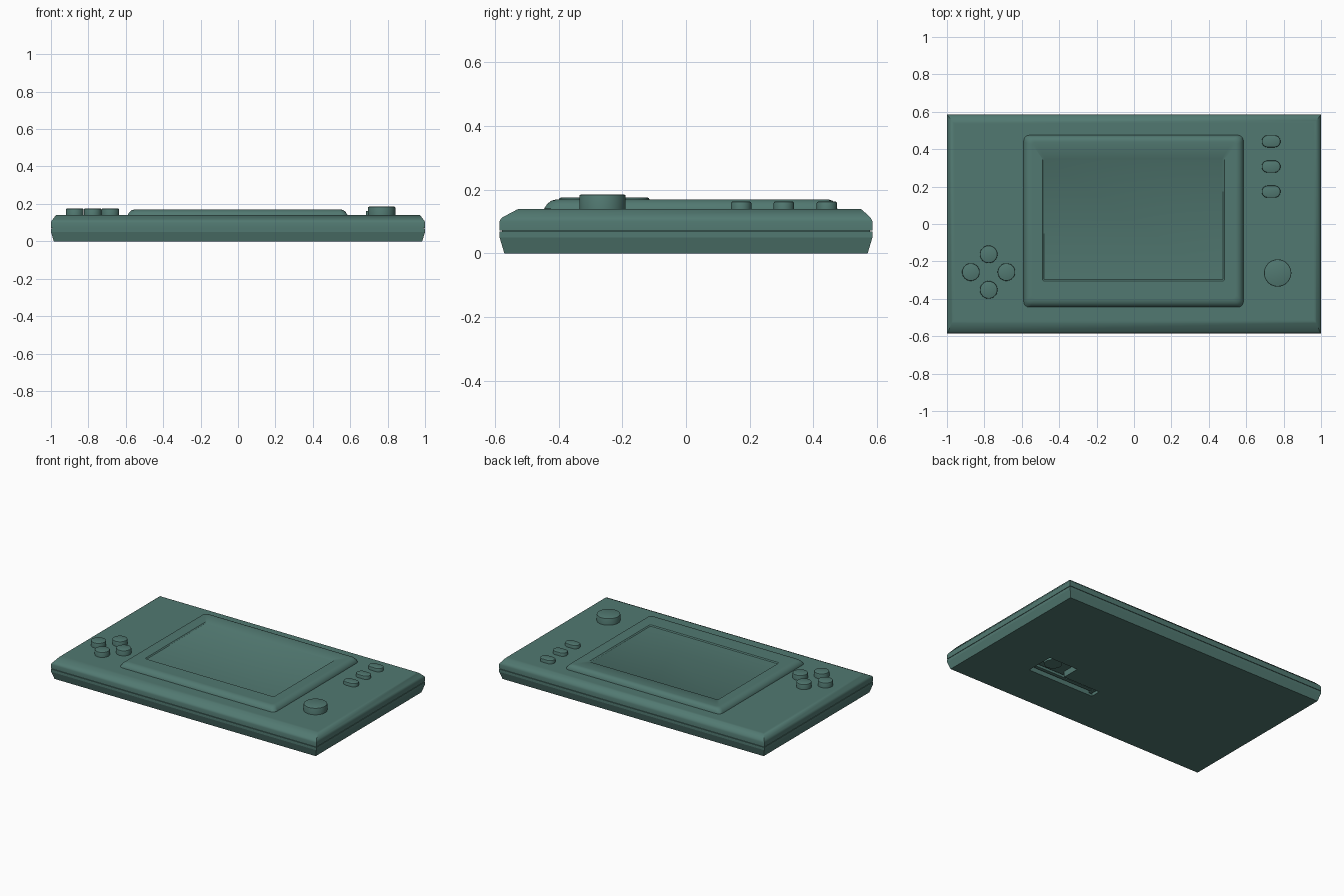
import bpy, bmesh, math

if "Cube" in bpy.data.objects:
    bpy.data.objects.remove(bpy.data.objects["Cube"])

# Single dark green plastic
plastic = bpy.data.materials.new("green_plastic")
plastic.diffuse_color = (.083, .19, .165, 1)
plastic.use_nodes = True
plastic.node_tree.nodes["Principled BSDF"].inputs["Base Color"].default_value = plastic.diffuse_color


def finish(name, bm, bevel=0.0, angle=30):
    bmesh.ops.recalc_face_normals(bm, faces=bm.faces)
    mesh = bpy.data.meshes.new(name)
    bm.to_mesh(mesh)
    bm.free()
    mesh.materials.append(plastic)
    ob = bpy.data.objects.new(name, mesh)
    bpy.context.collection.objects.link(ob)
    if angle:
        bpy.ops.object.select_all(action='DESELECT')
        bpy.context.view_layer.objects.active = ob
        ob.select_set(True)
        bpy.ops.object.shade_smooth_by_angle(angle=math.radians(angle))
    if bevel:
        mod = ob.modifiers.new("bevel", 'BEVEL')
        mod.width, mod.segments = bevel, 2
        mod.limit_method, mod.angle_limit = 'ANGLE', math.radians(25)
    return ob


def loft(name, loops, bevel=0.0, angle=30):
    """Skin a stack of equal-length point loops and cap both ends."""
    bm = bmesh.new()
    rings = [[bm.verts.new(p) for p in loop] for loop in loops]
    n = len(rings[0])
    for a, b in zip(rings, rings[1:]):
        for i in range(n):
            j = (i + 1) % n
            bm.faces.new((a[i], a[j], b[j], b[i]))
    bm.faces.new(rings[0][::-1])
    bm.faces.new(rings[-1])
    return finish(name, bm, bevel, angle)


def rect(x0, x1, y0, y1, z, r=0.0):
    if not r:
        return [(x0, y0, z), (x1, y0, z), (x1, y1, z), (x0, y1, z)]
    pts = []
    for k, (cx, cy) in enumerate([(x1 - r, y1 - r), (x0 + r, y1 - r),
                                  (x0 + r, y0 + r), (x1 - r, y0 + r)]):
        for i in range(5):
            t = math.pi / 2 * (k + i / 4)
            pts.append((cx + r * math.cos(t), cy + r * math.sin(t), z))
    return pts


def box(name, x0, x1, y0, y1, z0, z1, bevel=0.0):
    return loft(name, [rect(x0, x1, y0, y1, z0), rect(x0, x1, y0, y1, z1)], bevel, 0)


def button(name, x, y, r, z0, z1, half=0.0):
    """Round button, or a pill when half (straight half length) is set."""
    def ring(rad, z):
        pts = []
        for i in range(40):
            t = 2 * math.pi * (i + 0.5) / 40
            side = half if math.cos(t) > 0 else -half
            pts.append((x + side + rad * math.cos(t), y + rad * math.sin(t), z))
        return pts
    e = 0.005
    return loft(name, [ring(r, z0), ring(r, z1 - e), ring(r - e * 0.3, z1 - e * 0.3),
                       ring(r - e, z1)])


# Case halves with a hairline seam between them
lower = loft("lower_shell", [rect(-.985, .985, -.57, .57, 0),
                             rect(-1, 1, -.585, .585, .05),
                             rect(-1, 1, -.585, .585, .069)], angle=0)
loft("upper_shell", [rect(-1, 1, -.585, .585, .072),
                     rect(-1, 1, -.585, .585, .100),
                     rect(-.998, .998, -.582, .582, .108),
                     rect(-.993, .993, -.575, .577, .114),
                     rect(-.975, .975, -.530, .552, .138),
                     rect(-.970, .970, -.522, .546, .14),
                     rect(-.960, .960, -.512, .536, .14)], angle=32)
box("seam_core", -.992, .992, -.577, .577, .062, .08)

# Raised screen surround with shallow sunken screen
loft("screen_bezel", [rect(-.59, .585, -.445, .475, .135, .03),
                      rect(-.59, .585, -.445, .475, .141, .03),
                      rect(-.581, .576, -.435, .468, .156, .03),
                      rect(-.569, .565, -.422, .459, .166, .025),
                      rect(-.552, .55, -.405, .445, .17, .02),
                      rect(-.545, .543, -.398, .438, .17, .02),
                      rect(-.489, .484, -.305, .355, .17, .01),
                      rect(-.482, .477, -.298, .346, .164, .006)], angle=35)

# Direction buttons
for name, dx, dy in [("up", 0, .095), ("down", 0, -.095),
                     ("left", -.095, 0), ("right", .095, 0)]:
    button("direction_button_" + name, -.777 + dx, -.257 + dy, .047, .13, .175)

# Action button and three small pill buttons
button("action_button", .768, -.262, .073, .13, .185)
for i, y in enumerate((.442, .307, .173)):
    button(f"mode_button_{i + 1}", .733, y, .032, .13, .163, half=.018)

# Stand recess cut into the underside
for i, (x0, x1, y0, y1) in enumerate([(.11, .61, -.27, -.20), (.39, .61, -.21, -.075)]):
    cutter = box(f"recess_cutter_{i + 1}", x0, x1, y0, y1, -.05, .04)
    cutter.hide_render = True
    cutter.hide_set(True)
    mod = lower.modifiers.new("recess", 'BOOLEAN')
    mod.object, mod.operation, mod.solver = cutter, 'DIFFERENCE', 'EXACT'

# Folding stand lying in the recess
box("stand_arm", .13, .59, -.25, -.225, .015, .035, .003)
box("stand_hinge", .12, .14, -.265, -.205, .01, .035, .003)
button("stand_pad", .52, -.15, .055, .022, .045)
